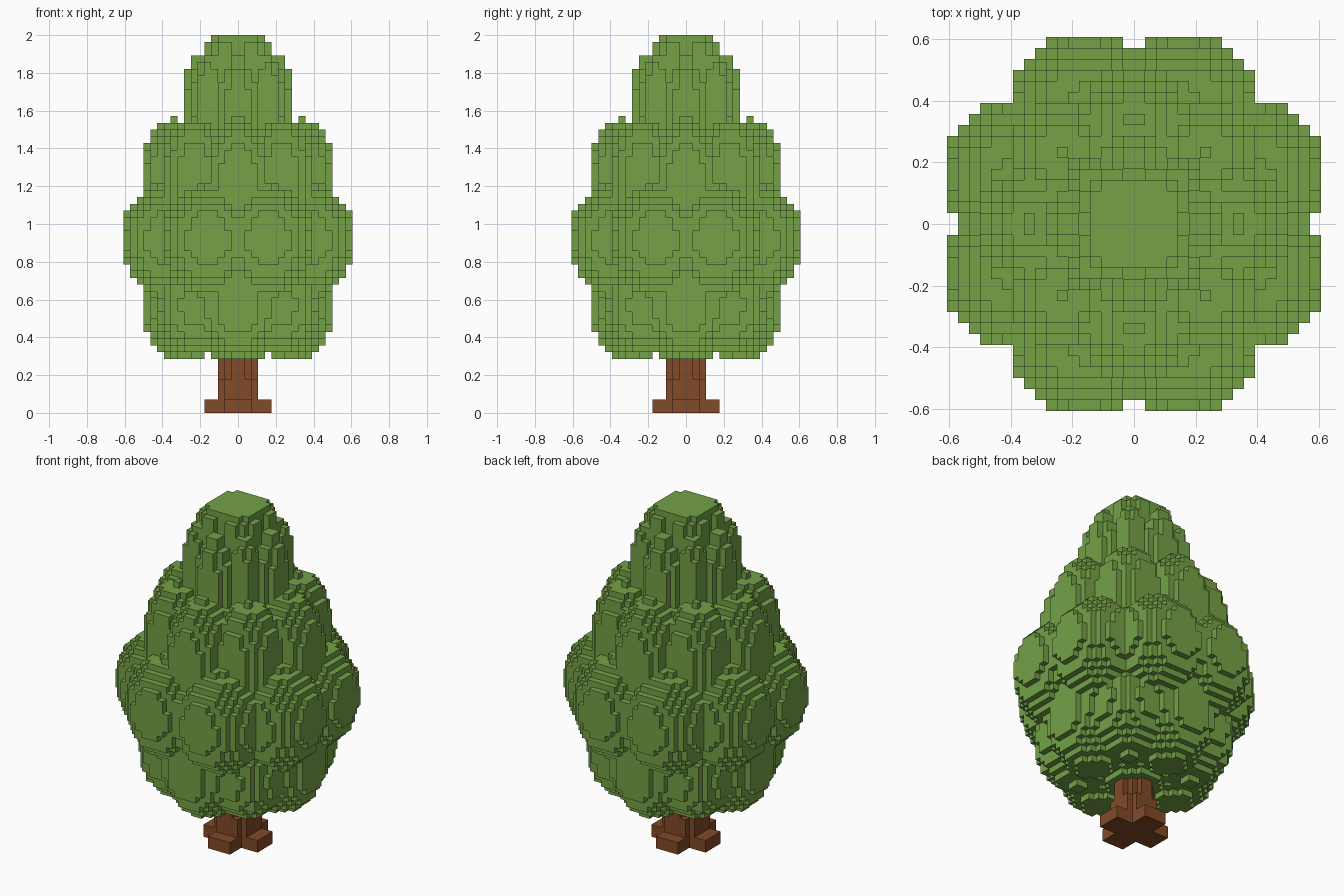
import bpy, bmesh, math

cube = bpy.data.objects.get("Cube")
if cube:
    bpy.data.objects.remove(cube, do_unlink=True)

V = 2 / 56  # edge of one block; all sizes below are in blocks


def material(name, rgb):
    m = bpy.data.materials.new(name)
    m.use_nodes = True
    m.diffuse_color = (*rgb, 1)
    m.node_tree.nodes["Principled BSDF"].inputs["Base Color"].default_value = (*rgb, 1)
    return m


def fill(test, lo, hi, r=18):
    """Blocks between heights lo and hi whose centre passes the test."""
    return {(i, j, k) for i in range(-r, r) for j in range(-r, r)
            for k in range(lo, hi) if test(i + .5, j + .5, k + .5)}


def blob(cx, cy, cz, r, up, down):
    """Egg-shaped clump with separate upper and lower heights."""
    def inside(x, y, z):
        h = up if z > cz else down
        return ((x - cx) ** 2 + (y - cy) ** 2) / r ** 2 + ((z - cz) / h) ** 2 <= 1
    return fill(inside, max(8, int(cz - down)), min(56, int(cz + up) + 1))


def cylinder(r, lo, hi):
    return fill(lambda x, y, z: x * x + y * y <= r * r, lo, hi)


def four_way(x, y):
    """The point turned to all four sides."""
    return [(x, y), (-y, x), (-x, -y), (y, -x)]


def build(name, blocks, solid, mat):
    """Skin the outside of a set of blocks and merge flat areas."""
    bm = bmesh.new()
    verts = {}

    def vert(p):
        if p not in verts:
            verts[p] = bm.verts.new([c * V for c in p])
        return verts[p]

    for b in sorted(blocks):
        for axis in range(3):
            for side in (0, 1):
                n = list(b)
                n[axis] += 2 * side - 1
                if tuple(n) in solid:
                    continue
                u, w = (axis + 1) % 3, (axis + 2) % 3
                ring = []
                for du, dw in ((0, 0), (1, 0), (1, 1), (0, 1)):
                    p = list(b)
                    p[axis] += side
                    p[u] += du
                    p[w] += dw
                    ring.append(vert(tuple(p)))
                bm.faces.new(ring if side else ring[::-1])
    bmesh.ops.dissolve_limit(bm, angle_limit=math.radians(1),
                             verts=bm.verts[:], edges=bm.edges[:])
    me = bpy.data.meshes.new(name)
    bm.to_mesh(me)
    bm.free()
    me.materials.append(mat)
    ob = bpy.data.objects.new(name, me)
    bpy.context.collection.objects.link(ob)
    return ob


# Trunk: square post with a rib on each side, ribs wider low down, and feet
def post(x, y, z):
    a, b = sorted((abs(x), abs(y)))
    return b < 2 or (b < 3 and a < (2 if z < 5 else 1))


def feet(x, y, z):
    a, b = sorted((abs(x), abs(y)))
    return b < 5 and a < 2


def crown_collar(x, y, z):
    return x * x + y * y <= 27 and min(abs(x), abs(y)) > 1


trunk = fill(post, 0, 14) | fill(feet, 0, 2)

# Foliage core with a rounded underside, flat-topped tip and notched collar
foliage = blob(0, 0, 20, 9, 12, 12.7) | cylinder(8, 20, 42) | cylinder(7.3, 42, 49)
foliage |= cylinder(5.2, 49, 52) | cylinder(4.45, 52, 56) | fill(crown_collar, 52, 55)

# Rings of clumps: first point, centre height, radius, upper and lower height
rings = [
    ((8, 0), 16, 6.495, 8.22, 8.22),       # lower ring, sides
    ((6, 6), 16, 6.1, 7.72, 7.72),         # lower ring, corners
    ((10.5, 4.5), 26, 6.82, 7.9, 9.1),     # middle ring
    ((10.5, -4.5), 26, 6.82, 7.9, 9.1),
    ((9.5, 0), 34.8, 4.87, 8.85, 8.85),    # upper ring, sides
    ((6.5, 6.5), 34.8, 4.87, 8.85, 8.85),  # upper ring, corners
    ((6, 0), 44.95, 2.236, 8.28, 8.28),    # crown, sides
    ((4.25, 4.25), 44.95, 2.236, 8.28, 8.28),  # crown, corners
]
for point, cz, r, up, down in rings:
    for x, y in four_way(*point):
        foliage |= blob(x, y, cz, r, up, down)
foliage -= trunk

solid = trunk | foliage
build("trunk", trunk, solid, material("bark brown", (0.225, 0.067, 0.022)))
build("foliage", foliage, solid, material("leaf green", (0.174, 0.358, 0.062)))
